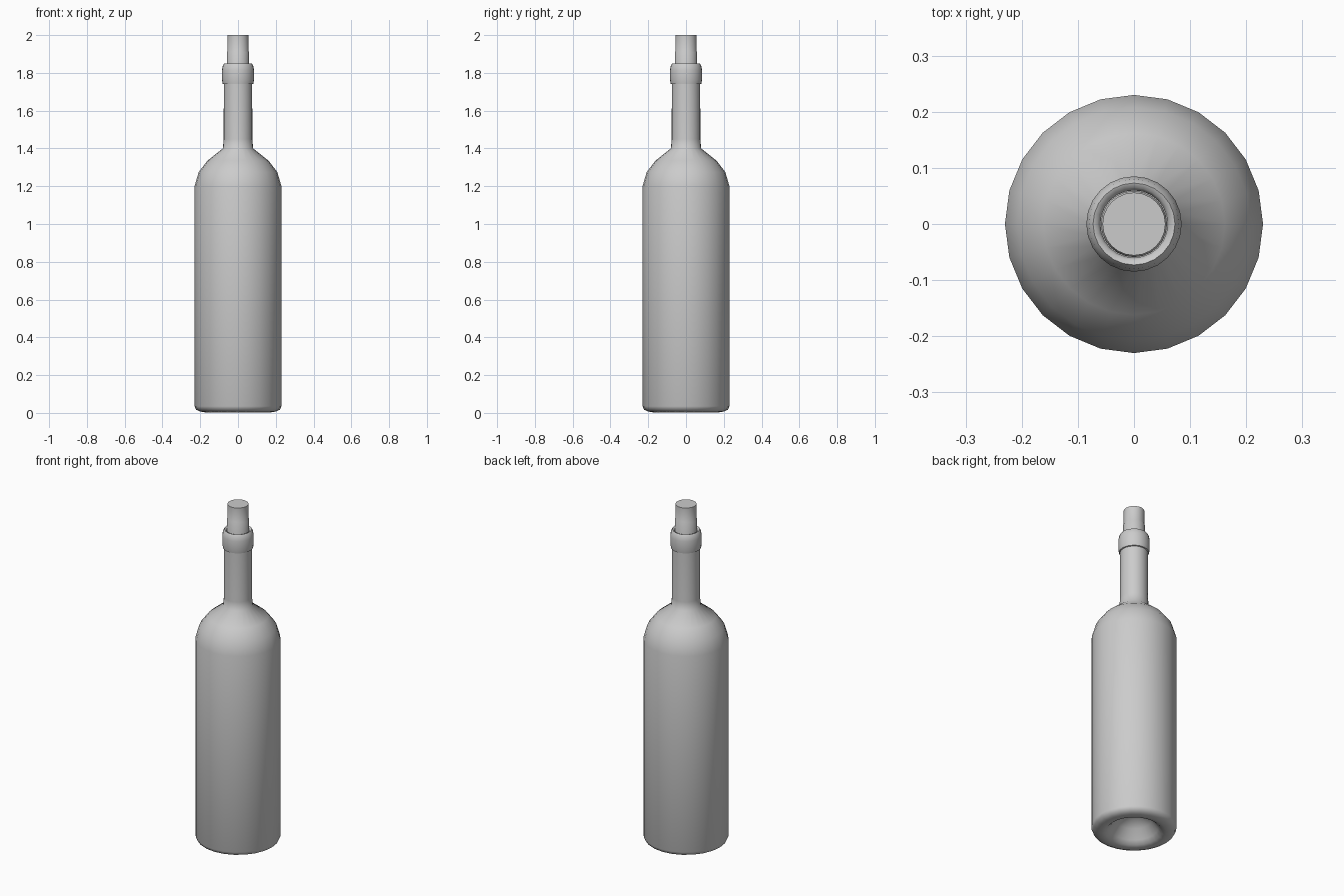
import bpy, bmesh, math

if "Cube" in bpy.data.objects:
    bpy.data.objects.remove(bpy.data.objects["Cube"])

SIDES = 24

def lathe(name, profile, angle=40):
    """Revolve (radius, z) points about z; radius 0 makes a pole."""
    bm = bmesh.new()
    rings = []
    for r, z in profile:
        if r == 0:
            rings.append([bm.verts.new((0, 0, z))] * SIDES)
        else:
            rings.append([bm.verts.new((r * math.cos(2 * math.pi * i / SIDES),
                                        r * math.sin(2 * math.pi * i / SIDES), z))
                          for i in range(SIDES)])
    for a, b in zip(rings, rings[1:]):
        for i in range(SIDES):
            j = (i + 1) % SIDES
            quad = list(dict.fromkeys((a[i], a[j], b[j], b[i])))
            bm.faces.new(quad)
    bmesh.ops.recalc_face_normals(bm, faces=bm.faces)
    mesh = bpy.data.meshes.new(name)
    bm.to_mesh(mesh)
    bm.free()
    obj = bpy.data.objects.new(name, mesh)
    bpy.context.collection.objects.link(obj)
    bpy.ops.object.select_all(action='DESELECT')
    obj.select_set(True)
    bpy.context.view_layer.objects.active = obj
    bpy.ops.object.shade_smooth_by_angle(angle=math.radians(angle))
    return obj

# Bottle: punt, base, body, shoulder, neck, lip and mouth
lathe("bottle", [
    (0, 0.12), (0.05, 0.11), (0.095, 0.08), (0.13, 0.03), (0.15, 0.01),
    (0.175, 0.003), (0.20, 0.007), (0.222, 0.017), (0.23, 0.035),
    (0.23, 1.20), (0.208, 1.275), (0.162, 1.335), (0.08, 1.40),
    (0.076, 1.45), (0.075, 1.74),
    (0.081, 1.742), (0.085, 1.765), (0.085, 1.815), (0.080, 1.84),
    (0.073, 1.85), (0.065, 1.847), (0.060, 1.835), (0.060, 1.72), (0, 1.72)], 60)

# Cork, slightly stepped where it meets the mouth
lathe("cork", [(0, 1.73), (0.058, 1.73), (0.059, 1.91), (0.056, 1.915),
               (0.056, 2.0), (0, 2.0)])
